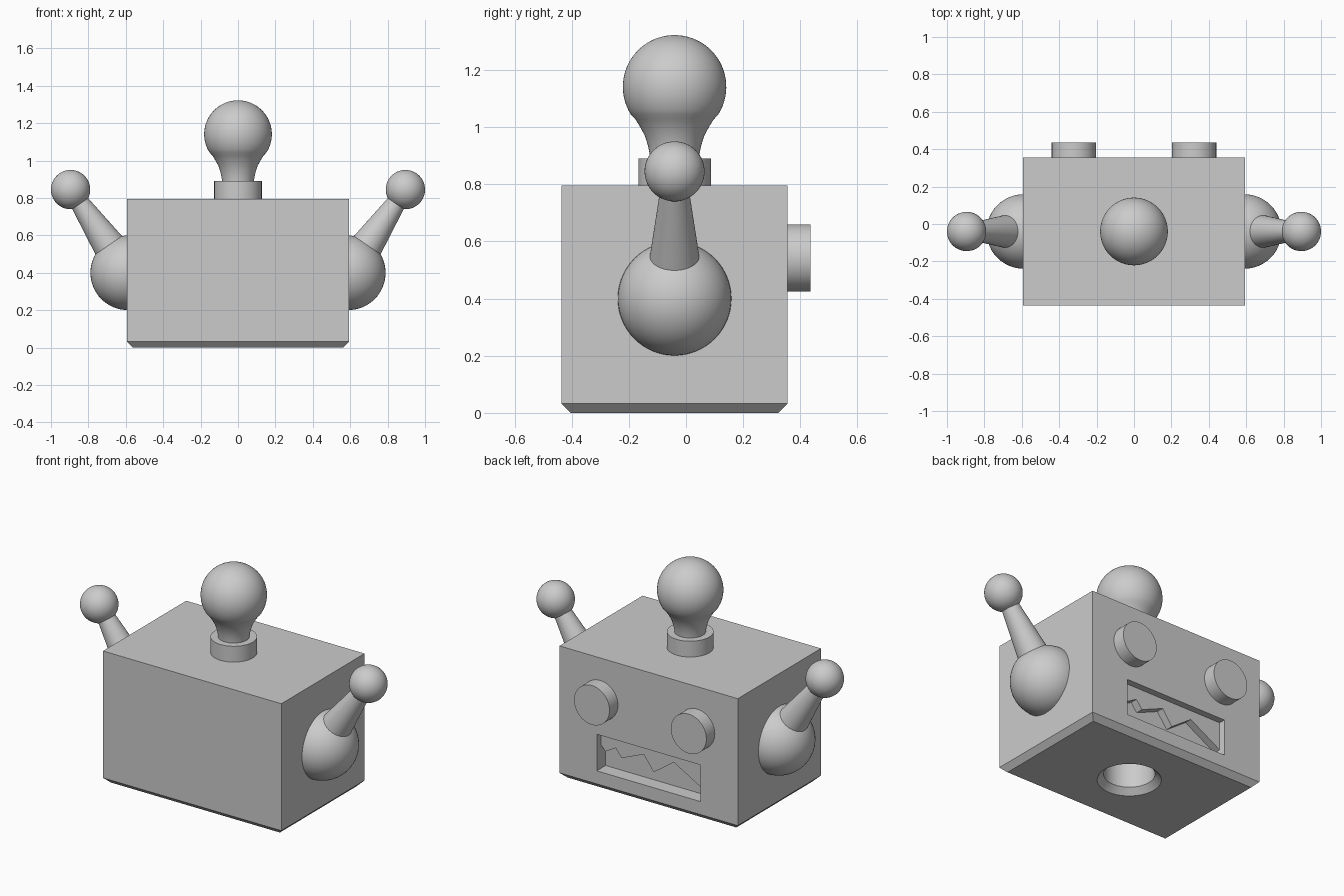
import bpy, bmesh, math
from mathutils import Vector

cube = bpy.data.objects.get("Cube")
if cube:
    bpy.data.objects.remove(cube, do_unlink=True)

GREY = (0.6, 0.6, 0.6, 1.0)
mat = bpy.data.materials.new("plain grey")
mat.use_nodes = True
mat.diffuse_color = GREY
mat.node_tree.nodes["Principled BSDF"].inputs["Base Color"].default_value = GREY

CY = -0.04          # depth of the centre line
HALF_W, HALF_D, TOP = 0.593, 0.395, 0.795
FACE = CY + HALF_D  # plane that carries the eyes and mouth


def finish(name, bm, smooth=True):
    bmesh.ops.recalc_face_normals(bm, faces=bm.faces[:])
    mesh = bpy.data.meshes.new(name)
    bm.to_mesh(mesh)
    bm.free()
    obj = bpy.data.objects.new(name, mesh)
    bpy.context.collection.objects.link(obj)
    mesh.materials.append(mat)
    bpy.ops.object.select_all(action='DESELECT')
    obj.select_set(True)
    bpy.context.view_layer.objects.active = obj
    if smooth:
        bpy.ops.object.shade_smooth_by_angle(angle=math.radians(35))
    return obj


def box(lo, hi):
    bm = bmesh.new()
    bmesh.ops.create_cube(bm, size=1)
    lo, hi = Vector(lo), Vector(hi)
    for v in bm.verts:
        v.co = Vector([(a + b) / 2 + c * (b - a) for a, b, c in zip(lo, hi, v.co)])
    return bm


def ball(name, centre, radius):
    bm = bmesh.new()
    bmesh.ops.create_uvsphere(bm, u_segments=48, v_segments=32, radius=radius)
    bmesh.ops.translate(bm, verts=bm.verts[:], vec=centre)
    return finish(name, bm)


def rod(name, start, end, r1, r2):
    start, end = Vector(start), Vector(end)
    bm = bmesh.new()
    bmesh.ops.create_cone(bm, cap_ends=True, segments=64, radius1=r1, radius2=r2,
                          depth=(end - start).length)
    bmesh.ops.rotate(bm, verts=bm.verts[:],
                     matrix=(end - start).to_track_quat('Z', 'Y').to_matrix())
    bmesh.ops.translate(bm, verts=bm.verts[:], vec=(start + end) / 2)
    return finish(name, bm)


def lathe(name, profile):
    # profile of (radius, height) pairs spun about the centre line
    bm = bmesh.new()
    verts = [bm.verts.new((r, CY, z)) for r, z in profile]
    edges = [bm.edges.new(pair) for pair in zip(verts, verts[1:])]
    bmesh.ops.spin(bm, geom=verts + edges, cent=(0, CY, 0), axis=(0, 0, 1),
                   angle=math.tau, steps=64)
    bmesh.ops.remove_doubles(bm, verts=bm.verts[:], dist=0.0001)
    return finish(name, bm)


def cut(obj, cutter):
    cutter.hide_render = True
    mod = obj.modifiers.new("cut", 'BOOLEAN')
    mod.operation, mod.solver, mod.object = 'DIFFERENCE', 'EXACT', cutter
    bpy.context.view_layer.objects.active = obj
    bpy.ops.object.modifier_apply(modifier=mod.name)
    bpy.data.objects.remove(cutter, do_unlink=True)


# Box head with a chamfered lower rim
bm = box((-HALF_W, CY - HALF_D, 0), (HALF_W, FACE, TOP))
rim = [e for e in bm.edges if all(v.co.z < 0.01 for v in e.verts)]
bmesh.ops.bevel(bm, geom=rim, offset=0.032, segments=1, affect='EDGES')
head = finish("head", bm, smooth=False)

# Mouth recess and the countersunk hole underneath
MOUTH_W, MOUTH_LOW, MOUTH_HIGH, MOUTH_BACK = 0.345, 0.11, 0.33, FACE - 0.085
cut(head, finish("mouth_cutter", box((-MOUTH_W, MOUTH_BACK, MOUTH_LOW),
                                     (MOUTH_W, FACE + 0.1, MOUTH_HIGH)), False))
cut(head, lathe("hole_cutter", [(0, -0.05), (0.225, -0.05), (0.14, 0.035),
                                (0.14, 0.4), (0, 0.4)]))
bpy.ops.object.select_all(action='DESELECT')
head.select_set(True)
bpy.ops.object.shade_smooth_by_angle(angle=math.radians(30))

# Jagged upper teeth set back inside the mouth
jag = [(0.345, 0.25), (0.315, 0.22), (0.247, 0.258), (0.208, 0.208), (0.06, 0.27),
       (-0.005, 0.18), (-0.14, 0.275), (-0.345, 0.16)]
outline = jag + [(-MOUTH_W, MOUTH_HIGH), (MOUTH_W, MOUTH_HIGH)]
bm = bmesh.new()
plate = bm.faces.new([bm.verts.new((x, MOUTH_BACK, z)) for x, z in outline])
out = bmesh.ops.extrude_face_region(bm, geom=[plate])
bmesh.ops.translate(bm, vec=(0, 0.045, 0),
                    verts=[g for g in out["geom"] if isinstance(g, bmesh.types.BMVert)])
finish("upper_teeth", bm, smooth=False)

# Eyes, ear domes and antennae on both sides
for side, s in (("left", 1), ("right", -1)):
    rod(side + "_eye", (s * 0.322, FACE - 0.02, 0.542), (s * 0.322, FACE + 0.08, 0.542),
        0.118, 0.118)
    dome, tip = (s * 0.59, CY, 0.4), (s * 0.895, CY, 0.845)
    ball(side + "_ear_dome", dome, 0.199)
    rod(side + "_antenna", Vector(dome).lerp(Vector(tip), 0.25), tip, 0.092, 0.04)
    ball(side + "_antenna_ball", tip, 0.105)

# Collar and bulb on top
rod("bulb_collar", (0, CY, TOP - 0.02), (0, CY, 0.89), 0.127, 0.127)
R, MID = 0.181, 1.141
neck = [(0, 0.87), (0.084, 0.87), (0.086, 0.90), (0.093, 0.935), (0.104, 0.97),
        (0.12, 1.0), (0.137, 1.027)]
globe = [(R * math.cos(a), MID + R * math.sin(a))
         for a in (math.radians(-32 + 122 * i / 24) for i in range(24))]
lathe("bulb", neck + globe + [(0, MID + R)])
